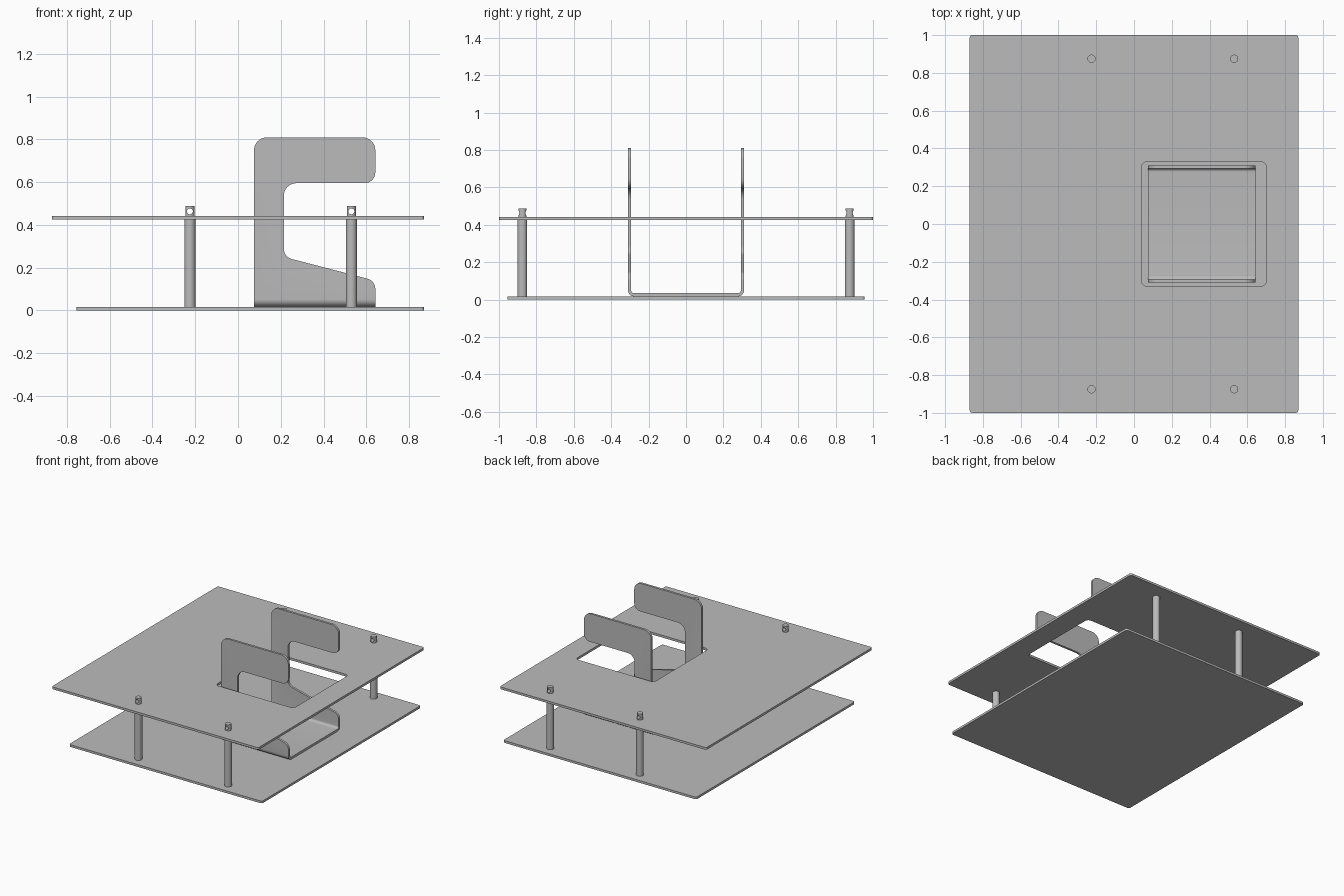
import bpy, bmesh, math
from mathutils import Vector

cube = bpy.data.objects.get("Cube")
if cube:
    bpy.data.objects.remove(cube, do_unlink=True)

grey = bpy.data.materials.new("plain_grey")
grey.use_nodes = True
grey.diffuse_color = (0.5, 0.5, 0.5, 1)
grey.node_tree.nodes["Principled BSDF"].inputs["Base Color"].default_value = (0.5, 0.5, 0.5, 1)


def rounded(corners, steps=8):
    """Outline from (a, b, radius) corners, each filleted with an arc."""
    out = []
    for i, (a, b, r) in enumerate(corners):
        p = Vector((a, b))
        if r == 0:
            out.append(p)
            continue
        u = (Vector(corners[i - 1][:2]) - p).normalized()
        v = (Vector(corners[(i + 1) % len(corners)][:2]) - p).normalized()
        half = u.angle(v) / 2
        centre = p + (u + v).normalized() * r / math.sin(half)
        start = p + u * r / math.tan(half) - centre
        end = p + v * r / math.tan(half) - centre
        sweep = math.pi - 2 * half
        for k in range(steps + 1):
            t = k / steps
            out.append(centre + (start * math.sin((1 - t) * sweep)
                                 + end * math.sin(t * sweep)) / math.sin(sweep))
    return out


def prism(name, outline, axis, low, high):
    """Extrude a 2D outline along an axis; the outline uses the other two axes in order."""
    def place(p, d):
        c = list(p)
        c.insert(axis, d)
        return c
    bm = bmesh.new()
    face = bm.faces.new([bm.verts.new(place(p, low)) for p in outline])
    moved = bmesh.ops.extrude_face_region(bm, geom=[face])["geom"]
    offset = Vector(place((0, 0), high - low))
    bmesh.ops.translate(bm, vec=offset, verts=[g for g in moved if isinstance(g, bmesh.types.BMVert)])
    bmesh.ops.recalc_face_normals(bm, faces=bm.faces)
    mesh = bpy.data.meshes.new(name)
    bm.to_mesh(mesh)
    bm.free()
    mesh.materials.append(grey)
    ob = bpy.data.objects.new(name, mesh)
    bpy.context.collection.objects.link(ob)
    return ob


def rect(x0, x1, y, r):
    return rounded([(x0, -y, r), (x1, -y, r), (x1, y, r), (x0, y, r)])


def circle(cx, cy, r, n=32):
    return [(cx + r * math.cos(k * math.tau / n), cy + r * math.sin(k * math.tau / n)) for k in range(n)]


def select(ob):
    bpy.ops.object.select_all(action="DESELECT")
    ob.select_set(True)
    bpy.context.view_layer.objects.active = ob


def combine(ob, tool, operation):
    """Apply a boolean and discard the tool."""
    select(ob)
    mod = ob.modifiers.new("cut", "BOOLEAN")
    mod.operation, mod.object, mod.solver = operation, tool, "EXACT"
    bpy.ops.object.modifier_apply(modifier=mod.name)
    bpy.data.objects.remove(tool, do_unlink=True)


def smooth(ob):
    select(ob)
    bpy.ops.object.shade_smooth_by_angle(angle=math.radians(35))


T = 0.017                    # sheet thickness
DECK = 0.425                 # underside of the upper plate
post_spots = [(x, y) for x in (-0.225, 0.53) for y in (-0.875, 0.875)]

# Flat plates, the upper one with a window
base = prism("base_plate", rect(-0.755, 0.87, 0.955, 0.015), 2, 0, T)
upper = prism("upper_plate", rect(-0.87, 0.87, 1.0, 0.015), 2, DECK, DECK + T)
combine(upper, prism("window_cutter", rect(0.04, 0.70, 0.33, 0.03), 2, 0.3, 0.6), "DIFFERENCE")

# Posts with a narrower drilled pin through the upper plate
for i, (x, y) in enumerate(post_spots, 1):
    combine(upper, prism("pin_cutter", circle(x, y, 0.0215), 2, 0.3, 0.6), "DIFFERENCE")
    post = prism(f"post_{i}", circle(x, y, 0.026), 2, T, DECK)
    pin = prism(f"post_pin_{i}", circle(x, y, 0.0215), 2, DECK, 0.488)
    combine(pin, prism("drill", circle(x, 0.463, 0.014, 20), 1, y - 0.1, y + 0.1), "DIFFERENCE")
    smooth(post)
    smooth(pin)

# Bent U-shaped bracket, trimmed to a C-shaped side outline
Y, W = 0.311, 0.294          # outer and inner half widths
bracket = prism("bracket", rounded([
    (-Y, 0.9, 0), (-Y, T, 0.035), (Y, T, 0.035), (Y, 0.9, 0),
    (W, 0.9, 0), (W, 2 * T, 0.018), (-W, 2 * T, 0.018), (-W, 0.9, 0)]), 0, 0.0, 0.7)
side = prism("side_outline", rounded([
    (0.075, 0.0, 0), (0.642, 0.0, 0), (0.642, 0.139, 0.05), (0.214, 0.25, 0.05),
    (0.214, 0.595, 0.06), (0.642, 0.595, 0.05), (0.642, 0.809, 0.06), (0.075, 0.809, 0.06)]), 1, -0.5, 0.5)
combine(bracket, side, "INTERSECT")
for ob in (base, upper, bracket):
    smooth(ob)
